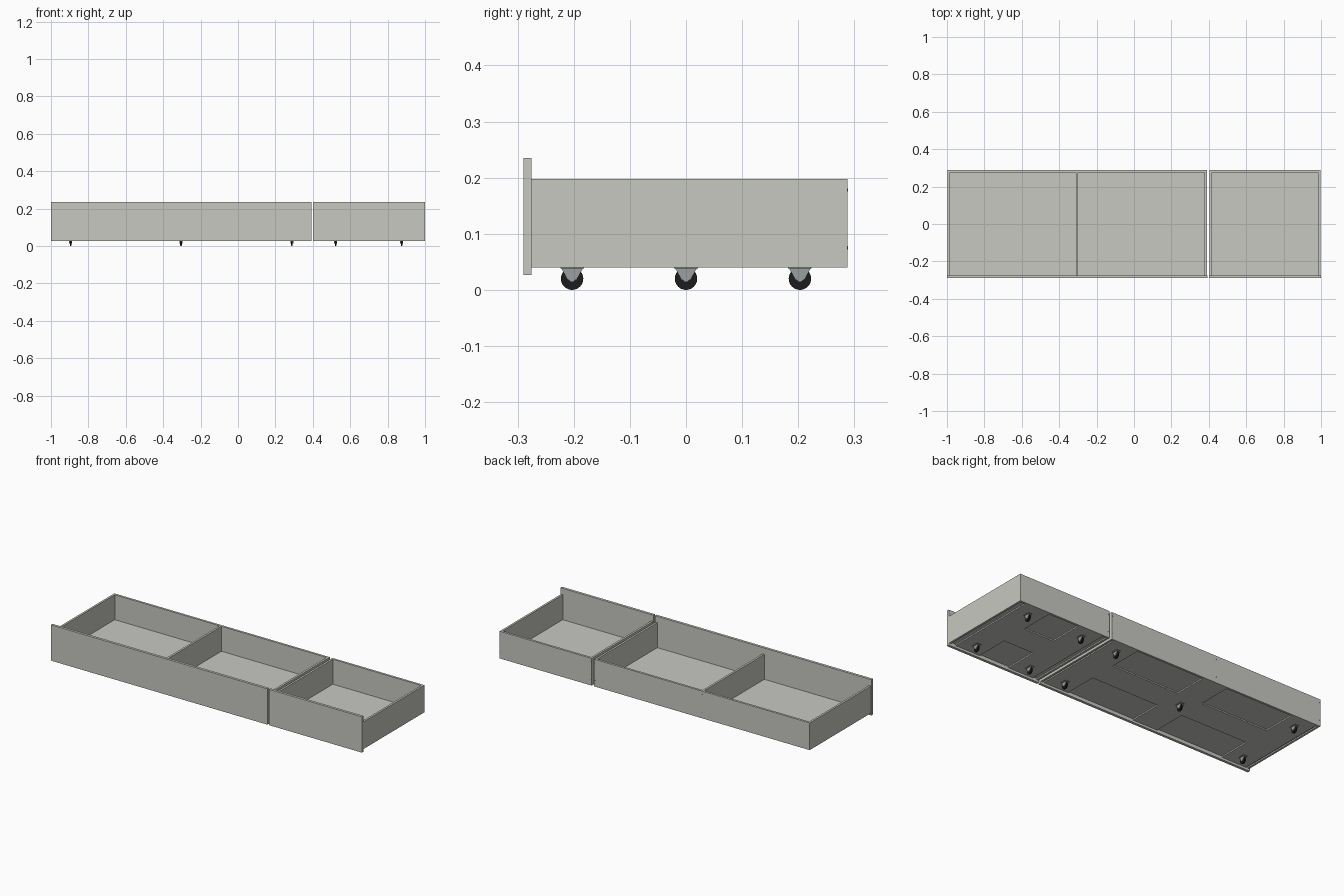
import bpy, bmesh, math
from mathutils import Matrix, Vector

cube = bpy.data.objects.get("Cube")
if cube:
    bpy.data.objects.remove(cube, do_unlink=True)


def material(name, rgb):
    m = bpy.data.materials.new(name)
    m.use_nodes = True
    m.diffuse_color = (*rgb, 1)
    m.node_tree.nodes["Principled BSDF"].inputs["Base Color"].default_value = (*rgb, 1)
    return m


PANEL = material("warm light grey", (0.58, 0.58, 0.54))
METAL = material("caster grey", (0.32, 0.35, 0.35))
RUBBER = material("black rubber", (0.012, 0.012, 0.012))


def finish(name, bm, mat, smooth=False):
    bmesh.ops.recalc_face_normals(bm, faces=bm.faces)
    me = bpy.data.meshes.new(name)
    bm.to_mesh(me)
    bm.free()
    me.materials.append(mat)
    ob = bpy.data.objects.new(name, me)
    bpy.context.collection.objects.link(ob)
    if smooth:
        bpy.ops.object.select_all(action="DESELECT")
        bpy.context.view_layer.objects.active = ob
        ob.select_set(True)
        bpy.ops.object.shade_smooth_by_angle(angle=math.radians(35))
    return ob


def box(name, xs, ys, zs, mat=PANEL):
    bm = bmesh.new()
    lo, hi = Vector((xs[0], ys[0], zs[0])), Vector((xs[1], ys[1], zs[1]))
    bmesh.ops.create_cube(bm, size=1, matrix=Matrix.Translation((lo + hi) / 2)
                          @ Matrix.Diagonal((*(hi - lo), 1)))
    return finish(name, bm, mat)


def disc(name, centre, radius, depth, axis, mat, bevel=0):
    bm = bmesh.new()
    turn = Matrix.Rotation(math.pi / 2, 4, "Y" if axis == "X" else "X")
    bmesh.ops.create_cone(bm, cap_ends=True, segments=24, radius1=radius, radius2=radius,
                          depth=depth, matrix=Matrix.Translation(centre) @ turn)
    if bevel:
        rim = [e for e in bm.edges if any(len(f.verts) > 4 for f in e.link_faces)]
        bmesh.ops.bevel(bm, geom=rim, offset=bevel, segments=2, affect="EDGES")
    return finish(name, bm, mat, True)


def prism_x(name, profile, x, width, mat):
    # Side profile in y and z, extruded across x
    bm = bmesh.new()
    face = bm.faces.new([bm.verts.new((x - width / 2, y, z)) for y, z in profile])
    new = bmesh.ops.extrude_face_region(bm, geom=[face])["geom"]
    bmesh.ops.translate(bm, verts=[v for v in new if isinstance(v, bmesh.types.BMVert)],
                        vec=(width, 0, 0))
    return finish(name, bm, mat)


WALL = 0.012
FRONT, INNER_FRONT, INNER_BACK, BACK = -0.29, -0.275, 0.275, 0.288
BOTTOM, TOP = 0.04, 0.198
FLOOR = (0.047, 0.053)
BOARD = 0.08


def caster(name, x, y):
    disc(name + "_wheel", (x, y, 0.02), 0.02, 0.009, "X", RUBBER, 0.002)
    disc(name + "_hub", (x, y, 0.02), 0.006, 0.017, "X", METAL)
    fork = [(y - 0.02, 0.04), (y + 0.02, 0.04), (y + 0.008, 0.018), (y - 0.008, 0.018)]
    for side in (-1, 1):
        prism_x(name + "_fork", fork, x + side * 0.0065, 0.002, METAL)
    box(name + "_plate", (x - 0.014, x + 0.014), (y - 0.021, y + 0.021),
        (0.038, 0.041), METAL)


def drawer(name, x0, x1, boards, casters, dividers=()):
    # Front and box panels
    box(name + "_front_panel", (x0, x1), (FRONT, INNER_FRONT), (0.027, 0.235))
    a, b = x0 + 0.003, x1 - 0.003
    walls = [(a, a + WALL), (b - WALL, b)]
    for xs in walls:
        box(name + "_side_panel", xs, (INNER_FRONT, INNER_BACK), (BOTTOM, TOP))
    box(name + "_back_panel", (a, b), (INNER_BACK, BACK), (BOTTOM, TOP))
    box(name + "_floor", (a + WALL, b - WALL), (INNER_FRONT, INNER_BACK), FLOOR)
    for x in dividers:
        xs = (x - WALL / 2, x + WALL / 2)
        walls.append(xs)
        box(name + "_divider", xs, (INNER_FRONT, INNER_BACK), (FLOOR[1], TOP))
    # Screw heads on the back
    for xs in walls:
        for z in (0.075, 0.178):
            disc(name + "_screw", (sum(xs) / 2, BACK, z), 0.003, 0.002, "Y", METAL)
    # Strengthening boards under the floor
    under = (BOTTOM, FLOOR[0])
    for x in boards:
        box(name + "_cross_board", (x - BOARD, x + BOARD), (INNER_FRONT, INNER_BACK), under)
    for p, q in zip(boards, boards[1:]):
        box(name + "_long_board", (p + BOARD, q - BOARD), (-BOARD, BOARD), under)
    for x, y in casters:
        caster(name + "_caster", x, y)


ROWS = (-0.203, 0.203)
drawer("large_drawer", -1, 0.392, (-0.895, -0.305, 0.288),
       [(x, y) for x in (-0.895, 0.288) for y in ROWS] + [(-0.305, 0)],
       dividers=(-0.305,))
drawer("small_drawer", 0.402, 1, (0.522, 0.875),
       [(x, y) for x in (0.522, 0.875) for y in ROWS])
